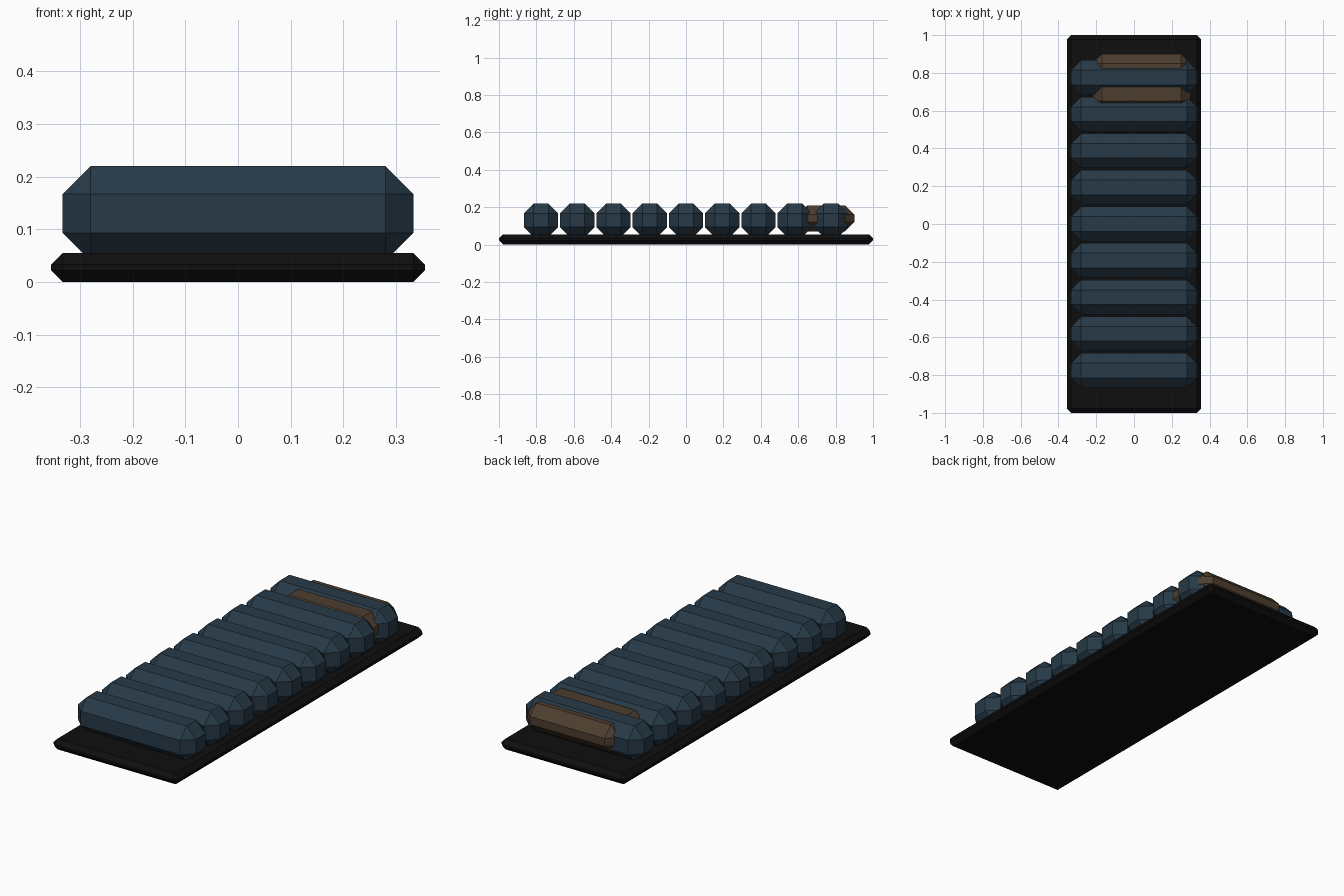
import bpy, bmesh

if "Cube" in bpy.data.objects:
    bpy.data.objects.remove(bpy.data.objects["Cube"])


def material(name, rgb):
    m = bpy.data.materials.new(name)
    m.diffuse_color = (*rgb, 1.0)
    m.use_nodes = True
    m.node_tree.nodes["Principled BSDF"].inputs["Base Color"].default_value = m.diffuse_color
    return m


def chamfered_box(name, lo, hi, chamfer, mat):
    """Flat-shaded box between two corners with single-segment chamfers."""
    bm = bmesh.new()
    bmesh.ops.create_cube(bm, size=1.0)
    for v in bm.verts:
        v.co = [(a + b) / 2 + c * (b - a) for a, b, c in zip(lo, hi, v.co)]
    bmesh.ops.bevel(bm, geom=bm.edges[:], offset=chamfer, segments=1,
                    profile=0.5, affect='EDGES')
    mesh = bpy.data.meshes.new(name)
    bm.to_mesh(mesh)
    bm.free()
    mesh.materials.append(mat)
    obj = bpy.data.objects.new(name, mesh)
    bpy.context.collection.objects.link(obj)
    return obj


black = material("black_rubber", (0.0045, 0.0045, 0.0045))
blue = material("dark_blue_fabric", (0.02, 0.042, 0.064))
brown = material("brown_patch", (0.075, 0.048, 0.028))

# Thin base sheet
chamfered_box("base", (-0.355, -1, 0), (0.355, 1, 0.055), 0.022, black)

# Row of air-filled ribs
for i in range(9):
    y = (i - 4) * 0.1938
    chamfered_box(f"rib_{i + 1}", (-0.333, y - 0.092, 0.04),
                  (0.333, y + 0.092, 0.22), 0.053, blue)

# Worn patch wrapped round the last rib
chamfered_box("patch", (-0.22, 0.60, 0.07), (0.30, 0.90, 0.21), 0.05, brown)
